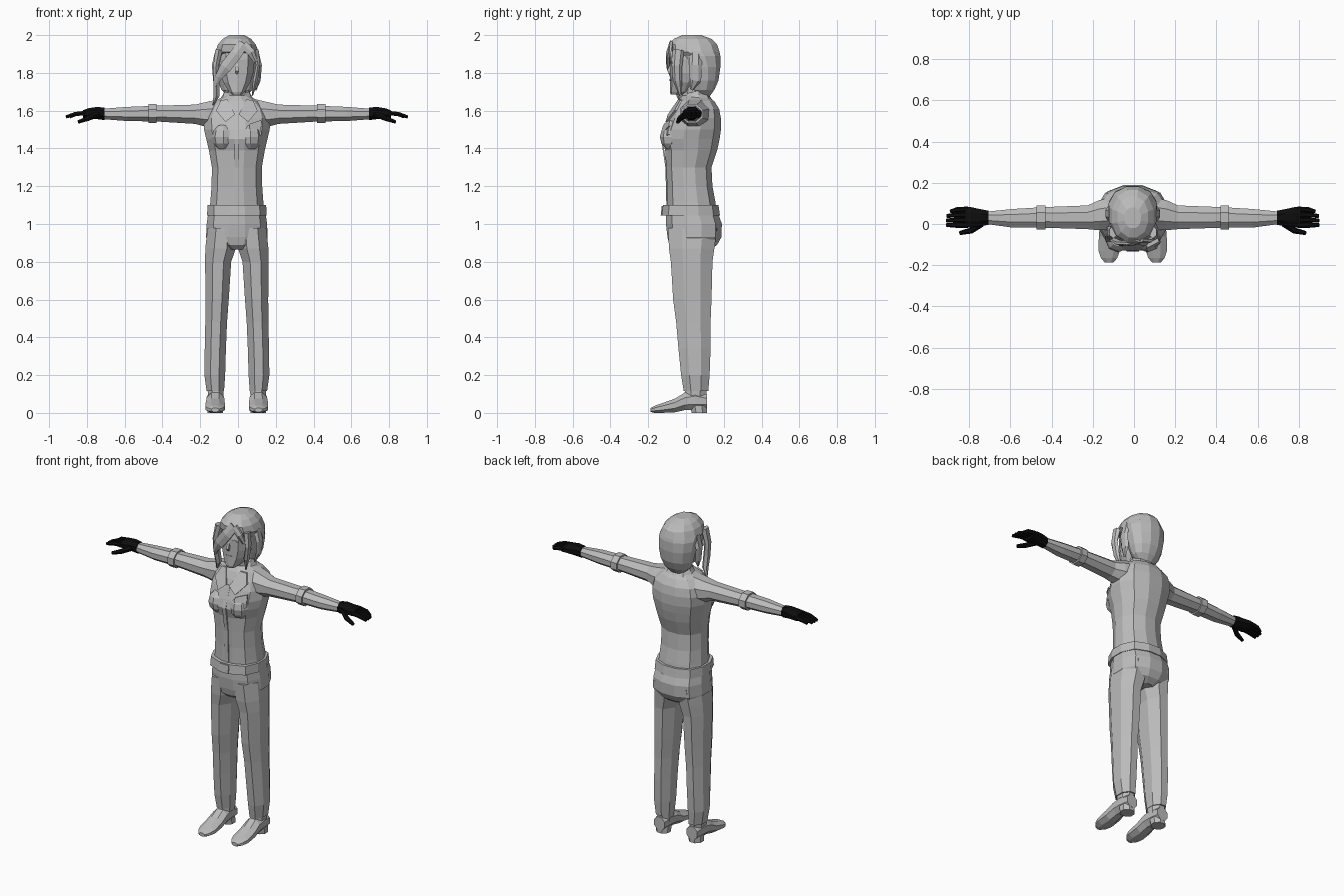
import bpy, bmesh, math
from mathutils import Vector
from mathutils.bvhtree import BVHTree

CX = -0.006  # body centre line


def material(name, c):
    m = bpy.data.materials.new(name)
    m.diffuse_color = (c, c, c, 1)
    return m


GREY = material("plain_grey", 0.5)
BLACK = material("glove_black", 0.004)


def finish(name, bm, mat):
    bmesh.ops.recalc_face_normals(bm, faces=bm.faces)
    me = bpy.data.meshes.new(name)
    bm.to_mesh(me)
    bm.free()
    me.materials.append(mat)
    ob = bpy.data.objects.new(name, me)
    ob.location.x = CX
    bpy.context.collection.objects.link(ob)
    return ob


def oval(u0, u1, v0, v1, n, p):
    # Squared-off oval between the given limits
    pts = []
    for i in range(n):
        a = 2 * math.pi * (i + 0.5) / n
        c, s = math.cos(a), math.sin(a)
        k = (abs(c) ** p + abs(s) ** p) ** (-1 / p)
        pts.append((c * k, s * k))
    mu, mv = max(q[0] for q in pts), max(q[1] for q in pts)
    return [((u0 + u1) / 2 + (u1 - u0) / 2 * a / mu, (v0 + v1) / 2 + (v1 - v0) / 2 * b / mv) for a, b in pts]


def loft(name, axis, rows, n=8, p=2.4, mat=GREY, side=1, tilt=0):
    # rows: position on the axis, then low and high limits of the other two axes
    bm = bmesh.new()
    rings = []
    for t, u0, u1, v0, v1 in rows:
        ring = []
        for u, v in oval(u0, u1, v0, v1, n, p):
            co = {"x": (t, u, v), "y": (u, t, v), "z": (u, v, t + tilt * v)}[axis]
            ring.append(bm.verts.new((co[0] * side, co[1], co[2])))
        rings.append(ring)
    for a, b in zip(rings, rings[1:]):
        for i in range(n):
            j = (i + 1) % n
            bm.faces.new((a[i], a[j], b[j], b[i]))
    bm.faces.new(rings[0])
    bm.faces.new(rings[-1])
    return finish(name, bm, mat)


def column(name, rows, **kw):
    # Symmetric upright loft: height, half width, front, back
    return loft(name, "z", [(z, -w, w, a, b) for z, w, a, b in rows], **kw)


def strand(name, pts, n=6, mat=GREY, side=1):
    # Tapered tube with oval section: centre, half width across, half depth
    bm = bmesh.new()
    rings = []
    for k, (x, y, z, w, d) in enumerate(pts):
        a = Vector(pts[max(k - 1, 0)][:3])
        b = Vector(pts[min(k + 1, len(pts) - 1)][:3])
        t = (b - a).normalized()
        up = Vector((0, 1, 0)) if abs(t.y) < 0.8 else Vector((0, 0, 1))
        e1 = t.cross(up).normalized()
        e2 = t.cross(e1)
        ring = []
        for i in range(n):
            g = 2 * math.pi * (i + 0.5) / n
            co = Vector((x, y, z)) + e1 * w * math.cos(g) + e2 * d * math.sin(g)
            ring.append(bm.verts.new((co.x * side, co.y, co.z)))
        rings.append(ring)
    for a, b in zip(rings, rings[1:]):
        for i in range(n):
            j = (i + 1) % n
            bm.faces.new((a[i], a[j], b[j], b[i]))
    bm.faces.new(rings[0])
    bm.faces.new(rings[-1])
    return finish(name, bm, mat)


def plate(name, outline, base, out=0.006, thick=0.008, side=1):
    # Thin panel laid on the front of another part; outline in x, z
    tree = BVHTree.FromPolygons([v.co for v in base.data.vertices], [f.vertices for f in base.data.polygons])
    bm = bmesh.new()
    vs = []
    for x, z in outline:
        hit = tree.ray_cast(Vector((x * side, -1, z)), Vector((0, 1, 0)))[0]
        vs.append(bm.verts.new((x * side, (hit.y if hit else -0.03) - out, z)))
    f = bm.faces.new(vs)
    low = bmesh.ops.extrude_face_region(bm, geom=[f])["geom"]
    for v in low:
        if isinstance(v, bmesh.types.BMVert):
            v.co.y += thick
    return finish(name, bm, GREY)


# Shirt body
shirt = column("shirt", [
    (1.05, .148, -.10, .165), (1.12, .14, -.10, .155), (1.20, .134, -.10, .14), (1.30, .132, -.105, .135),
    (1.39, .148, -.11, .165), (1.45, .162, -.128, .178), (1.50, .174, -.115, .185), (1.56, .175, -.092, .185),
    (1.61, .16, -.068, .175), (1.65, .12, -.045, .15), (1.68, .06, -.02, .11)], n=12)

# Hips, belt and buckle
column("hips", [(1.07, .15, -.105, .165), (1.0, .16, -.106, .19), (.93, .163, -.098, .187),
                (.89, .14, -.088, .165), (.865, .07, -.06, .13)], n=12, p=2.6)
belt = column("belt", [(1.045, .158, -.128, .18), (1.10, .155, -.122, .172)], n=12, p=2.6)
plate("buckle", [(-.03, 1.045), (.03, 1.045), (.03, 1.095), (-.03, 1.095)], belt)

# Shirt front: placket, lapels, pocket
plate("placket_low", [(-.012, 1.10), (.012, 1.10), (.012, 1.30), (-.012, 1.30)], shirt, .004)
plate("placket_high", [(-.012, 1.30), (.012, 1.30), (.012, 1.45), (-.012, 1.45)], shirt, .004)
plate("placket_top", [(-.012, 1.45), (.012, 1.45), (.012, 1.58), (-.012, 1.58)], shirt, .004)
plate("pocket", [(.07, 1.46), (.10, 1.45), (.13, 1.475), (.125, 1.545), (.07, 1.525)], shirt, .016, .02)
plate("pocket_flap", [(.065, 1.505), (.10, 1.49), (.135, 1.52), (.128, 1.55), (.068, 1.53)], shirt, .022, .008)

for s, tag in ((-1, "right"), (1, "left")):
    plate("lapel_" + tag, [(.01, 1.58), (.06, 1.54), (.11, 1.60), (.085, 1.655), (.05, 1.66)], shirt, .014, .012, s)

    # Bust
    bm = bmesh.new()
    bmesh.ops.create_uvsphere(bm, u_segments=8, v_segments=6, radius=1)
    for v in bm.verts:
        v.co = Vector((v.co.x * .062 + s * .072, v.co.y * .06 - .078, v.co.z * .07 + 1.46))
    finish("bust_" + tag, bm, GREY)

    # Sleeve, rolled cuff and forearm
    loft("arm_" + tag, "x", [
        (.10, -.03, .13, 1.50, 1.66), (.165, -.03, .115, 1.515, 1.645), (.22, -.025, .09, 1.53, 1.632),
        (.43, -.018, .082, 1.543, 1.626), (.58, -.018, .073, 1.545, 1.62), (.71, 0, .06, 1.555, 1.61)], n=8, side=s)
    loft("cuff_" + tag, "x", [(.425, -.026, .091, 1.534, 1.635), (.468, -.026, .091, 1.534, 1.635)], n=8, side=s)

    # Glove with fingers and thumb
    loft("glove_palm_" + tag, "x", [
        (.70, -.004, .064, 1.55, 1.616), (.74, -.01, .072, 1.555, 1.62), (.79, -.018, .083, 1.56, 1.612),
        (.815, -.016, .083, 1.562, 1.602)], mat=BLACK, side=s)
    for k in range(4):
        y = -.006 + k * .026
        tip = (.905, .905, .903, .885)[k]
        strand("finger_%d_%s" % (k + 1, tag), [
            (.80, y, 1.588, .013, .013), (.855, y * .95, 1.582, .013, .013), (tip, y * .85, 1.567, .009, .009)],
            mat=BLACK, side=s)
    strand("thumb_" + tag, [(.735, .005, 1.582, .018, .02), (.785, -.032, 1.56, .015, .015),
                            (.84, -.044, 1.54, .01, .01)], mat=BLACK, side=s)

    # Trouser leg and hem
    loft("leg_" + tag, "z", [
        (.98, .0, .155, -.095, .165), (.87, .006, .167, -.09, .15), (.80, .03, .168, -.08, .14),
        (.60, .043, .166, -.068, .135), (.48, .052, .167, -.052, .13), (.34, .058, .17, -.04, .13),
        (.20, .062, .172, -.026, .125), (.115, .068, .16, -.012, .118)], n=8, p=2.6, side=s)
    loft("ankle_" + tag, "z", [(.14, .07, .155, -.005, .11), (.05, .072, .152, -.01, .105)], side=s)

    # Shoe and heel
    loft("shoe_" + tag, "y", [
        (.112, .076, .15, .02, .10), (.05, .07, .158, .015, .12), (-.005, .067, .16, .015, .108),
        (-.06, .064, .165, .003, .075), (-.13, .063, .166, 0, .05), (-.165, .075, .155, 0, .038),
        (-.188, .095, .135, .005, .026)], p=3.5, side=s)
    loft("heel_" + tag, "z", [(0, .073, .155, .03, .11), (.04, .073, .155, .02, .112)], p=4, side=s)

    # Ear-side hair
    strand("side_hair_" + tag, [(.10, .05, 1.91, .018, .03), (.122, .05, 1.84, .012, .035),
                                (.115, .05, 1.76, .012, .03), (.10, .03, 1.71, .004, .008)], side=s)

# Neck and shirt collar
column("neck", [(1.60, .06, -.04, .08), (1.68, .046, -.02, .075), (1.75, .046, -.015, .08)])
column("collar", [(1.62, .10, -.03, .14), (1.665, .075, -.018, .115), (1.69, .064, .0, .105)], n=10, tilt=.25)

# Face and nose
face = column("face", [(1.685, .025, -.08, -.02), (1.70, .042, -.086, .03), (1.75, .072, -.084, .06),
                       (1.80, .087, -.085, .09), (1.87, .094, -.085, .1), (1.94, .085, -.07, .1)], n=10)
strand("nose", [(0, -.078, 1.85, .008, .008), (0, -.092, 1.81, .012, .012), (0, -.084, 1.797, .008, .006)], n=4)
plate("mouth", [(-.025, 1.762), (0, 1.757), (.025, 1.762), (0, 1.767)], face, .003, .006)
for s in (-1, 1):
    plate("eye", [(.022, 1.85), (.05, 1.85), (.054, 1.858), (.038, 1.868), (.02, 1.86)], face, .003, .006, s)
    plate("brow", [(.018, 1.878), (.055, 1.884), (.055, 1.89), (.018, 1.884)], face, .004, .006, s)

# Hair cap, open around the face
column("hair", [(1.675, .045, .06, .125), (1.71, .082, .035, .15), (1.76, .10, .02, .172), (1.83, .113, 0, .182),
                (1.89, .117, -.04, .182), (1.91, .115, -.085, .178), (1.95, .10, -.09, .165),
                (1.98, .075, -.065, .135), (2.0, .04, -.02, .08)], n=12, p=2.2)

# Sweeping fringe and front locks
strand("fringe", [(.035, -.078, 1.955, .03, .012), (-.005, -.095, 1.90, .036, .012), (-.06, -.092, 1.83, .036, .012),
                  (-.095, -.075, 1.78, .022, .01), (-.112, -.06, 1.73, .004, .004)])
strand("fringe_short", [(.035, -.078, 1.95, .025, .012), (.075, -.082, 1.91, .024, .012), (.098, -.066, 1.86, .012, .01)])
strand("long_lock", [(-.095, -.04, 1.92, .022, .03), (-.112, -.05, 1.83, .016, .028), (-.108, -.045, 1.75, .018, .026),
                     (-.108, -.03, 1.68, .018, .02), (-.125, -.02, 1.63, .004, .006)])
strand("short_lock", [(.098, -.04, 1.92, .02, .03), (.112, -.048, 1.84, .012, .028), (.098, -.045, 1.76, .015, .024),
                      (.082, -.03, 1.68, .004, .006)])
